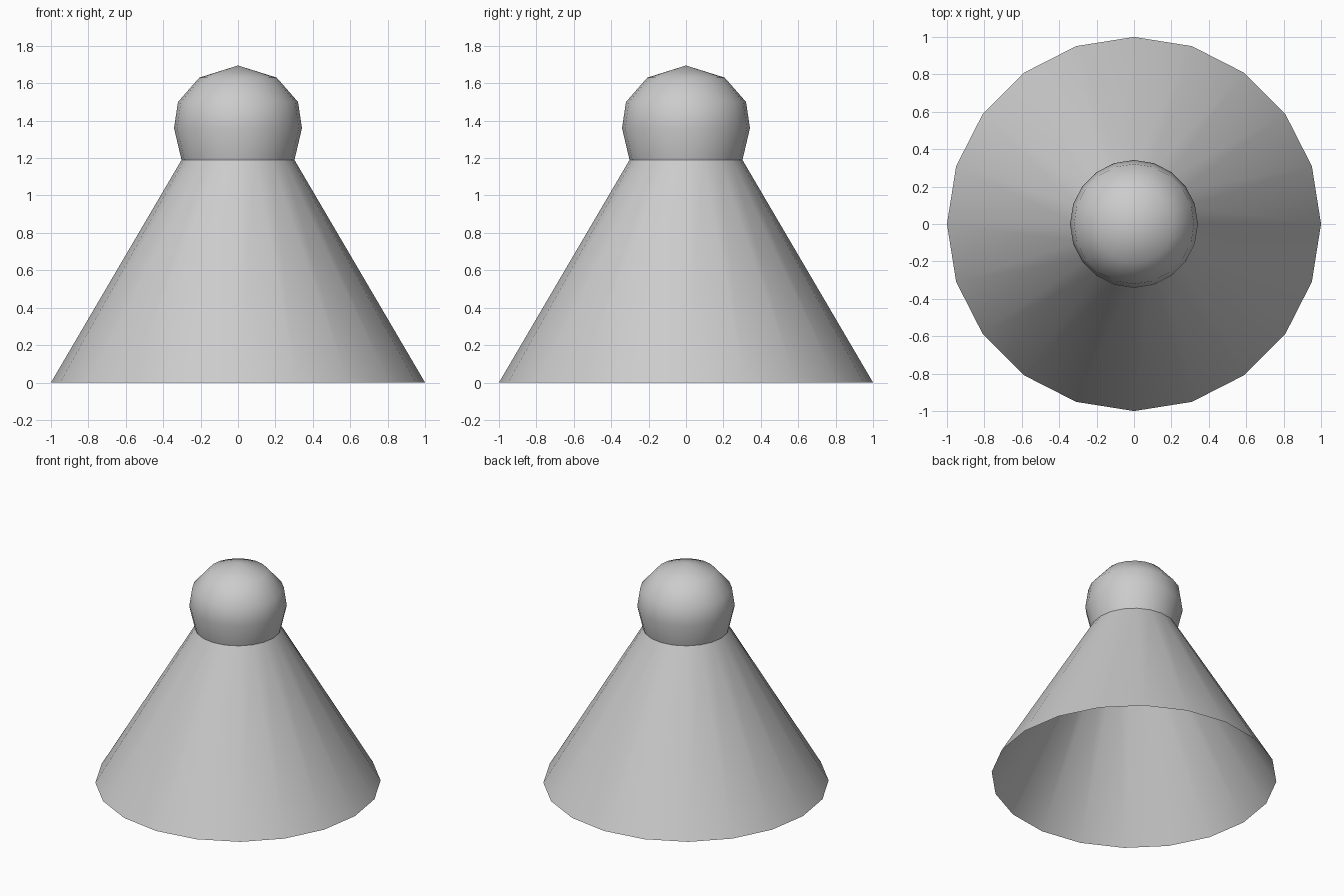
import bpy, bmesh
from math import pi, radians
from mathutils import Matrix

if "Cube" in bpy.data.objects:
    bpy.data.objects.remove(bpy.data.objects["Cube"])

SIDES = 20


def lathe(name, profile):
    """Spin a (radius, z) profile around the z axis as an open shell."""
    bm = bmesh.new()
    rings = []
    for r, z in profile:
        if r == 0:
            rings.append([bm.verts.new((0, 0, z))])
        else:
            rings.append([bm.verts.new(Matrix.Rotation(2 * pi * i / SIDES, 3, 'Z').col[0] * r)
                          for i in range(SIDES)])
            for v in rings[-1]:
                v.co.z = z
    for low, high in zip(rings, rings[1:]):
        for i in range(SIDES):
            j = (i + 1) % SIDES
            top = [high[0]] if len(high) == 1 else [high[j], high[i]]
            bm.faces.new([low[i], low[j]] + top)
    mesh = bpy.data.meshes.new(name)
    bm.to_mesh(mesh)
    bm.free()
    obj = bpy.data.objects.new(name, mesh)
    bpy.context.collection.objects.link(obj)
    bpy.ops.object.select_all(action='DESELECT')
    obj.select_set(True)
    bpy.context.view_layer.objects.active = obj
    bpy.ops.object.shade_smooth_by_angle(angle=radians(40))
    return obj


# Flared body, open underneath
lathe("cone_body", [(1.0, 0.0), (0.302, 1.19)])

# Rounded head on the neck
lathe("round_head", [(0.302, 1.19), (0.342, 1.36), (0.321, 1.50), (0.207, 1.63), (0, 1.695)])
